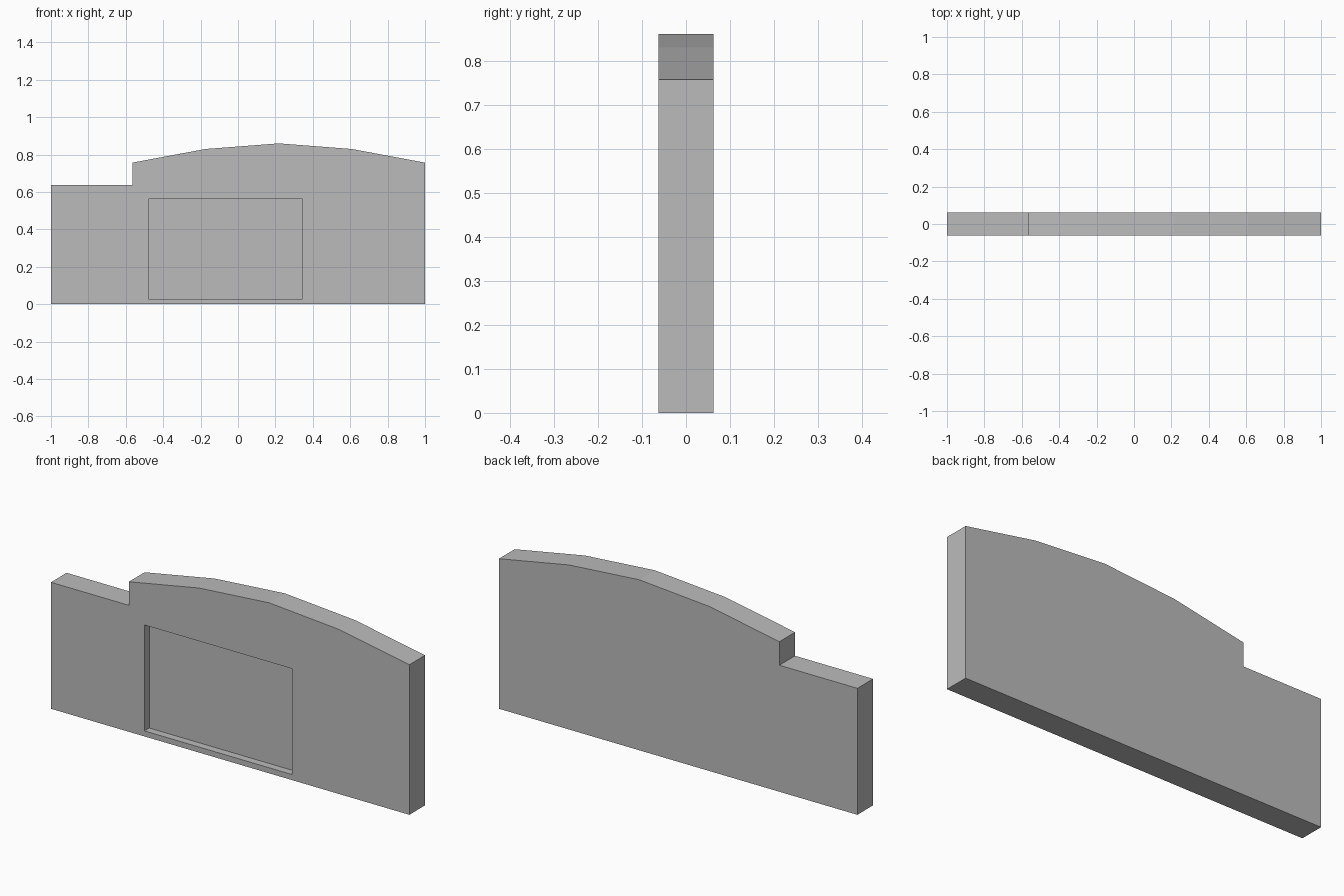
import bpy
import bmesh

cube = bpy.data.objects.get("Cube")
if cube:
    bpy.data.objects.remove(cube, do_unlink=True)

HALF_DEPTH = 0.0625
RECESS_DEPTH = 0.038

grey = bpy.data.materials.new("plain_grey")
grey.use_nodes = True
colour = (0.5, 0.5, 0.5, 1)
grey.diffuse_color = colour
grey.node_tree.nodes["Principled BSDF"].inputs["Base Color"].default_value = colour


def extrude_profile(name, points, front, back):
    """Closed prism from an x-z outline, running from y=front to y=back."""
    bm = bmesh.new()
    face = bm.faces.new([bm.verts.new((x, front, z)) for x, z in points])
    grown = bmesh.ops.extrude_face_region(bm, geom=[face], use_keep_orig=True)
    moved = [g for g in grown["geom"] if isinstance(g, bmesh.types.BMVert)]
    bmesh.ops.translate(bm, verts=moved, vec=(0, back - front, 0))
    bmesh.ops.recalc_face_normals(bm, faces=bm.faces)
    mesh = bpy.data.meshes.new(name)
    bm.to_mesh(mesh)
    bm.free()
    mesh.materials.append(grey)
    obj = bpy.data.objects.new(name, mesh)
    bpy.context.collection.objects.link(obj)
    return obj


# Wall slab: low shoulder on the right, faceted arch over the rest
step_x, step_z = -0.565, 0.638
arch_heights = [0.757, 0.83, 0.86, 0.83, 0.757]
span = (1 - step_x) / (len(arch_heights) - 1)
arch = [(step_x + i * span, z) for i, z in enumerate(arch_heights)]
outline = [(-1, 0), (-1, step_z), (step_x, step_z)] + arch + [(1, 0)]
wall = extrude_profile("wall", outline, -HALF_DEPTH, HALF_DEPTH)

# Shallow rectangular recess in the front
left, right, bottom, top = -0.478, 0.344, 0.028, 0.562
opening = [(left, bottom), (left, top), (right, top), (right, bottom)]
cutter = extrude_profile("recess_cutter", opening,
                         -HALF_DEPTH - 0.1, -HALF_DEPTH + RECESS_DEPTH)
cutter.hide_render = True

cut = wall.modifiers.new("recess", "BOOLEAN")
cut.operation = "DIFFERENCE"
cut.solver = "EXACT"
cut.object = cutter
bpy.context.view_layer.objects.active = wall
bpy.ops.object.modifier_apply(modifier=cut.name)
bpy.data.objects.remove(cutter, do_unlink=True)
